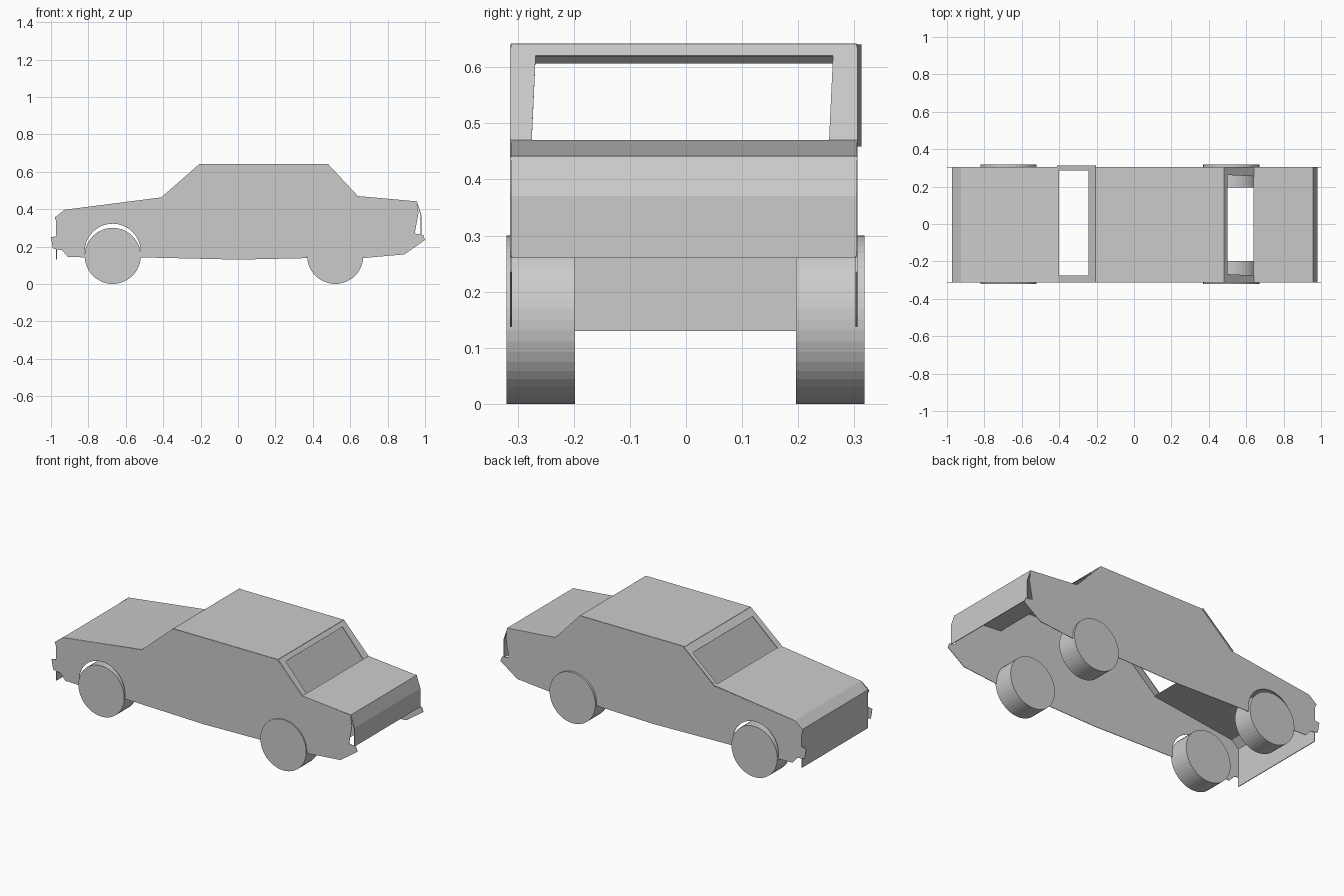
import bpy, bmesh, math
from mathutils import Vector

if "Cube" in bpy.data.objects:
    bpy.data.objects.remove(bpy.data.objects["Cube"], do_unlink=True)

GREY = (0.6, 0.6, 0.6, 1.0)
paint = bpy.data.materials.new("plain_grey")
paint.use_nodes = True
paint.diffuse_color = GREY
paint.node_tree.nodes["Principled BSDF"].inputs["Base Color"].default_value = GREY

RIGHT_Y, LEFT_Y = -0.312, 0.304      # planes of the two body sides
WHEEL_R = 0.15


def finish(name, bm, thickness=0.0):
    """Turn a bmesh into a painted object, optionally given sheet thickness."""
    bmesh.ops.recalc_face_normals(bm, faces=bm.faces[:])
    mesh = bpy.data.meshes.new(name)
    bm.to_mesh(mesh)
    bm.free()
    mesh.materials.append(paint)
    obj = bpy.data.objects.new(name, mesh)
    bpy.context.collection.objects.link(obj)
    if thickness:
        mod = obj.modifiers.new("sheet", "SOLIDIFY")
        mod.thickness = thickness
        mod.offset = 0
    return obj


def sheet(name, profile):
    """Bent panel: an x-z profile swept across the body width."""
    bm = bmesh.new()
    rows = [[bm.verts.new((x, y, z)) for y in (RIGHT_Y, LEFT_Y)] for x, z in profile]
    for a, b in zip(rows, rows[1:]):
        bm.faces.new((a[0], a[1], b[1], b[0]))
    return finish(name, bm, 0.004)


def arch(cx, cz, r, base):
    """Wheel cutout, running from low x to high x."""
    pts = [(cx - r, base)]
    for i in range(25):
        a = math.pi * (1 - i / 24)
        pts.append((cx + r * math.cos(a), cz + r * math.sin(a)))
    return pts + [(cx + r, base)]


def window_frame(name, top, bottom, header, outer, inner_top, inner_bottom):
    """Two sloping pillars and a header strip around an open window."""
    top, bottom = Vector((top[0], 0, top[1])), Vector((bottom[0], 0, bottom[1]))
    low = top.lerp(bottom, header)

    def at(p, y):
        return bm.verts.new((p.x, y, p.z))

    bm = bmesh.new()
    corners = []
    for side in (0, 1):
        o, t, b = outer[side], inner_top[side], inner_bottom[side]
        ot, ol, ob = at(top, o), at(low, o), at(bottom, o)
        it, il, ib = at(top, t), at(low, t), at(bottom, b)
        bm.faces.new((ot, ol, il, it))
        bm.faces.new((ol, ob, ib, il))
        corners.append((it, il))
    (a, b), (c, d) = corners
    bm.faces.new((a, b, d, c))
    return finish(name, bm, 0.004)


# Body sides: one outline with the wheel cutouts in its lower edge
outline = [(-0.41, 0.46), (-0.93, 0.395), (-0.98, 0.355), (-0.97, 0.33),
           (-0.97, 0.255), (-1.0, 0.25), (-0.99, 0.19), (-0.94, 0.18),
           (-0.91, 0.145)]
outline += arch(-0.67, 0.172, WHEEL_R, 0.142)
outline += [(0.0, 0.13)]
outline += arch(0.52, 0.15, WHEEL_R, 0.138)
outline += [(0.71, 0.142), (0.89, 0.158), (1.0, 0.235), (0.99, 0.262),
            (0.945, 0.27), (0.965, 0.38), (0.955, 0.44), (0.64, 0.47),
            (0.48, 0.64), (-0.205, 0.64), (-0.40, 0.472)]
for name, y in (("right_body_side", RIGHT_Y), ("left_body_side", LEFT_Y)):
    bm = bmesh.new()
    bm.faces.new([bm.verts.new((x, y, z)) for x, z in outline])
    finish(name, bm, 0.003)

# Cross panels
sheet("hood_and_nose", [(-0.40, 0.462), (-0.925, 0.395), (-0.97, 0.355), (-0.97, 0.13)])
sheet("roof", [(-0.205, 0.64), (0.48, 0.64)])
sheet("trunk_and_tail", [(0.64, 0.468), (0.955, 0.44), (0.978, 0.37), (0.978, 0.26)])

# Open windscreen and rear window
window_frame("windscreen_frame", (-0.205, 0.64), (-0.41, 0.46), 0.18,
             (-0.312, 0.313), (-0.275, 0.285), (-0.275, 0.285))
window_frame("rear_window_frame", (0.48, 0.64), (0.64, 0.468), 0.12,
             (RIGHT_Y, LEFT_Y), (-0.268, 0.262), (-0.275, 0.255))

# Wheels: plain capped drums
for end, x in (("front", -0.67), ("rear", 0.52)):
    for side, y in (("right", -0.259), ("left", 0.257)):
        bm = bmesh.new()
        bmesh.ops.create_cone(bm, cap_ends=True, segments=48, radius1=WHEEL_R,
                              radius2=WHEEL_R, depth=0.122)
        for v in bm.verts:
            px, py, pz = v.co
            v.co = (x + px, y + pz, WHEEL_R + py)
        finish(f"{end}_{side}_wheel", bm)
